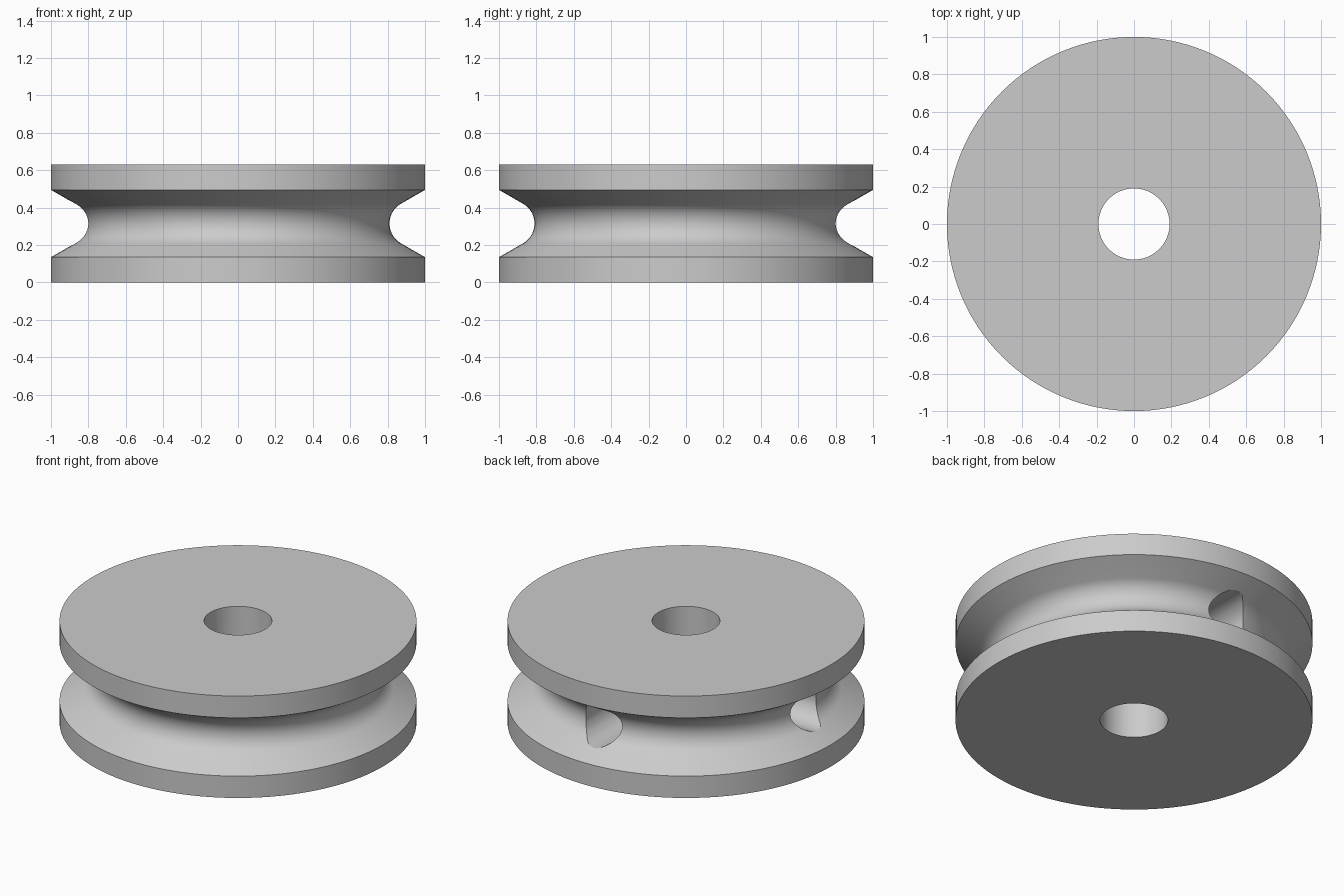
import bpy
import bmesh
from math import cos, sin, pi, radians
from mathutils import Matrix, Vector

cube = bpy.data.objects.get("Cube")
if cube:
    bpy.data.objects.remove(cube, do_unlink=True)

HEIGHT, RIM, BORE = 0.63, 0.135, 0.19
MID = HEIGHT / 2
SEGMENTS = 128

grey = bpy.data.materials.new("plain_grey")
grey.use_nodes = True
colour = (0.6, 0.6, 0.6, 1)
grey.diffuse_color = colour
grey.node_tree.nodes["Principled BSDF"].inputs["Base Color"].default_value = colour


def add_object(name, bm):
    bmesh.ops.recalc_face_normals(bm, faces=bm.faces)
    mesh = bpy.data.meshes.new(name)
    bm.to_mesh(mesh)
    bm.free()
    mesh.materials.append(grey)
    obj = bpy.data.objects.new(name, mesh)
    bpy.context.collection.objects.link(obj)
    return obj


# Cross-section: bore, flat rims, sloped flanges and a rounded groove
groove_radius, groove_centre = 0.122, 0.932
profile = [(BORE, 0), (1, 0), (1, RIM)]
steps = 20
for i in range(steps + 1):
    a = radians(-60 + 120 * i / steps)
    profile.append((groove_centre - groove_radius * cos(a),
                    MID + groove_radius * sin(a)))
profile += [(1, HEIGHT - RIM), (1, HEIGHT), (BORE, HEIGHT)]

# Pulley wheel: the section turned around the upright axis
bm = bmesh.new()
rings = []
for i in range(SEGMENTS):
    a = 2 * pi * i / SEGMENTS
    rings.append([bm.verts.new((r * cos(a), r * sin(a), z)) for r, z in profile])
for i, ring in enumerate(rings):
    following = rings[(i + 1) % SEGMENTS]
    for j in range(len(profile)):
        k = (j + 1) % len(profile)
        bm.faces.new((ring[j], following[j], following[k], ring[k]))
wheel = add_object("pulley_wheel", bm)

# Two round screw holes from the groove to the bore, a quarter turn apart
for name, direction in (("back_hole_cutter", Vector((0, 1, 0))),
                        ("right_hole_cutter", Vector((-1, 0, 0)))):
    bm = bmesh.new()
    turn = direction.to_track_quat('Z', 'Y').to_matrix().to_4x4()
    place = Matrix.Translation(direction * 0.65 + Vector((0, 0, MID))) @ turn
    bmesh.ops.create_cone(bm, cap_ends=True, segments=48, radius1=0.125,
                          radius2=0.125, depth=1.1, matrix=place)
    cutter = add_object(name, bm)
    cutter.hide_render = True
    cut = wheel.modifiers.new(name, 'BOOLEAN')
    cut.operation = 'DIFFERENCE'
    cut.solver = 'EXACT'
    cut.object = cutter
    bpy.ops.object.select_all(action='DESELECT')
    bpy.context.view_layer.objects.active = wheel
    wheel.select_set(True)
    bpy.ops.object.modifier_apply(modifier=cut.name)
    bpy.data.objects.remove(cutter, do_unlink=True)

bpy.ops.object.shade_smooth_by_angle(angle=radians(30))
